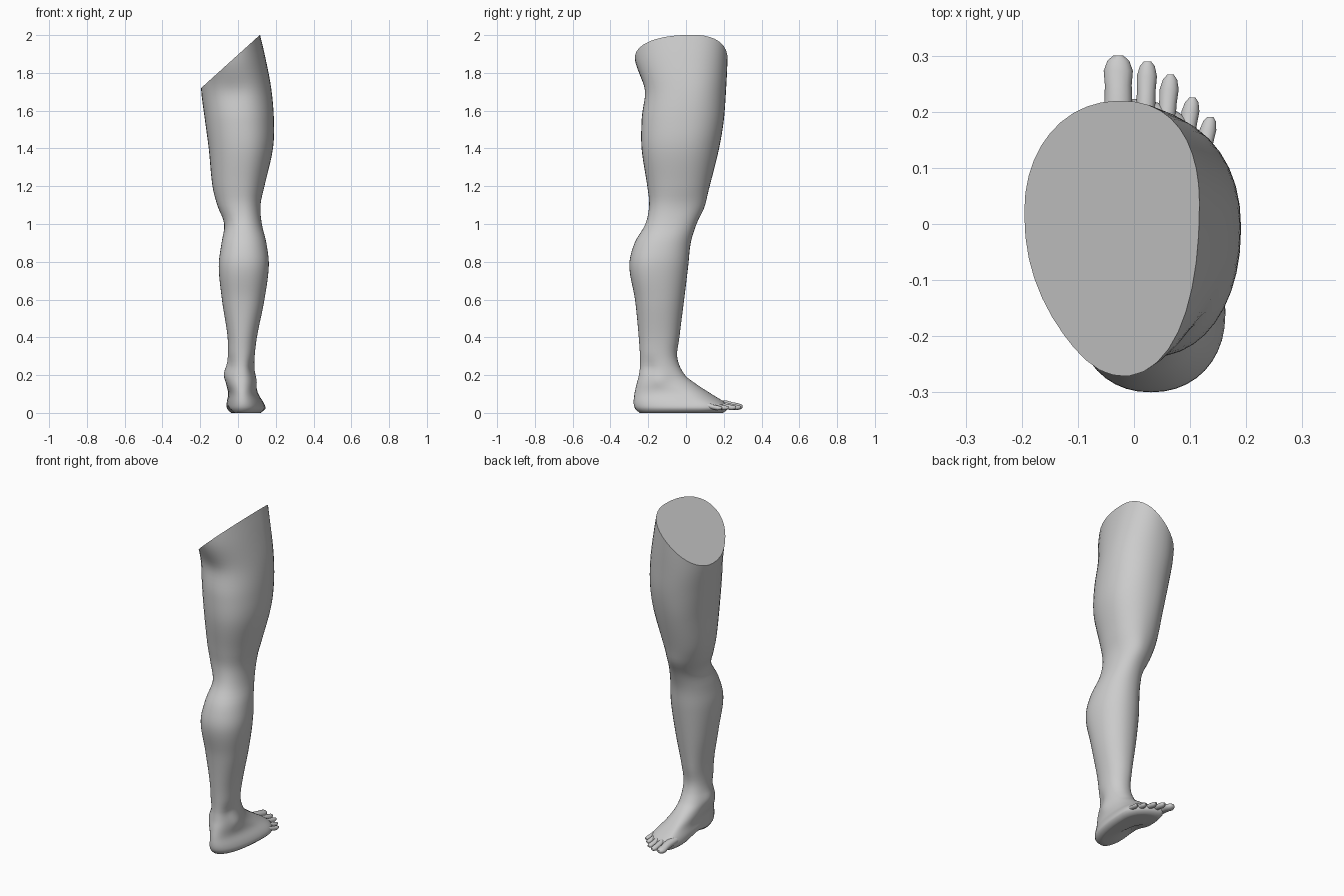
import bpy, bmesh
from math import sin, cos, tau, exp
from mathutils import Vector

SIDES = 40
# Cross-sections: z, x min, x max, y min, y max, x of front ridge, x of back ridge, y of widest point
FOOT = [
    (0.000, -0.040, 0.120, -0.245, 0.195, -0.01, 0.02, 0.06),
    (0.020, -0.058, 0.143, -0.268, 0.222, -0.01, 0.02, 0.07),
    (0.050, -0.060, 0.138, -0.277, 0.212, -0.01, 0.02, 0.06),
    (0.100, -0.052, 0.108, -0.273, 0.135, -0.01, 0.02, -0.01),
    (0.150, -0.062, 0.095, -0.262, 0.058, 0.00, 0.02, -0.10),
    (0.200, -0.070, 0.090, -0.250, -0.005, 0.01, 0.02, -0.13),
]
LEG = [
    (0.290, -0.055, 0.088, -0.244, -0.046, 0.01, 0.02, -0.14),
    (0.400, -0.055, 0.100, -0.250, -0.035, 0.01, 0.02, -0.14),
    (0.600, -0.085, 0.140, -0.270, -0.010, 0.02, 0.03, -0.15),
    (0.780, -0.102, 0.163, -0.300, 0.012, 0.03, 0.03, -0.16),
    (0.900, -0.087, 0.150, -0.272, 0.025, 0.03, 0.03, -0.13),
    (1.000, -0.073, 0.126, -0.215, 0.055, 0.03, 0.03, -0.08),
    (1.100, -0.110, 0.119, -0.195, 0.095, 0.02, 0.02, -0.06),
    (1.200, -0.135, 0.140, -0.205, 0.125, 0.01, 0.02, -0.04),
    (1.400, -0.155, 0.185, -0.235, 0.175, 0.00, 0.03, -0.02),
    (1.550, -0.175, 0.190, -0.235, 0.200, 0.00, 0.02, 0.00),
    (1.710, -0.195, 0.177, -0.224, 0.212, -0.02, 0.00, 0.02),
    (1.880, -0.198, 0.145, -0.273, 0.220, -0.03, -0.04, 0.03),
    (2.050, -0.198, 0.105, -0.278, 0.222, -0.03, -0.04, 0.04),
]
# Small forms: centre, radius, push outwards (ankle bones, tendon grooves, kneecap)
BUMPS = [
    ((-0.07, -0.12, 0.21), 0.035, 0.006), ((0.09, -0.14, 0.17), 0.035, 0.008),
    ((-0.04, -0.20, 0.25), 0.045, -0.012), ((0.07, -0.20, 0.24), 0.045, -0.014),
    ((0.02, 0.08, 1.09), 0.060, 0.007), ((-0.02, -0.20, 1.70), 0.070, -0.008),
]


def sample(rows, z):
    """Smooth interpolation of the section table at height z."""
    k = max(i for i in range(len(rows) - 1) if rows[i][0] <= z + 1e-9)
    a, b = rows[k], rows[k + 1]
    p, n = rows[max(k - 1, 0)], rows[min(k + 2, len(rows) - 1)]
    h = b[0] - a[0]
    t = (z - a[0]) / h
    out = []
    for j in range(1, 8):
        ma = (b[j] - p[j]) / (b[0] - p[0]) * h
        mb = (n[j] - a[j]) / (n[0] - a[0]) * h
        out.append((2*t**3 - 3*t*t + 1)*a[j] + (t**3 - 2*t*t + t)*ma
                   + (3*t*t - 2*t**3)*b[j] + (t**3 - t*t)*mb)
    return out


def section(z, scale=1.0):
    """One closed ring of four joined quarter ovals."""
    x0, x1, y0, y1, xf, xb, ym = sample(FOOT + LEG, z)
    ring = []
    for i in range(SIDES):
        c, s = cos(tau * i / SIDES), sin(tau * i / SIDES)
        c, s = (abs(v) ** 0.93 * (1 if v > 0 else -1) for v in (c, s))
        f = (1 + s) / 2
        xm = xb + (xf - xb) * f * f * (3 - 2 * f)
        x = xm + ((x1 - xm) if c > 0 else (xm - x0)) * c
        y = ym + ((y1 - ym) if s > 0 else (ym - y0)) * s
        mid = Vector((xm, ym, z))
        v = mid + (Vector((x, y, z)) - mid) * scale
        for centre, r, push in BUMPS:
            d = (v - Vector(centre)).length
            v += (v - mid).normalized() * push * exp(-(d / r) ** 2)
        # hollow under the inner arch
        if z < 0.08:
            inner = min(max((0.07 - x) / 0.1, 0), 1)
            v.z += 0.028 * inner * exp(-((v.y + 0.04) / 0.08) ** 2) * (1 - z / 0.08)
        ring.append(v)
    return ring


def loft(bm, rings):
    loops = [[bm.verts.new(p) for p in r] for r in rings]
    for a, b in zip(loops, loops[1:]):
        for i in range(len(a)):
            j = (i + 1) % len(a)
            bm.faces.new((a[i], a[j], b[j], b[i]))
    bm.faces.new(loops[0][::-1])
    bm.faces.new(loops[-1])


def finish(bm, name, angle):
    bmesh.ops.recalc_face_normals(bm, faces=bm.faces)
    mesh = bpy.data.meshes.new(name)
    bm.to_mesh(mesh)
    bm.free()
    obj = bpy.data.objects.new(name, mesh)
    bpy.context.collection.objects.link(obj)
    bpy.ops.object.select_all(action='DESELECT')
    obj.select_set(True)
    bpy.context.view_layer.objects.active = obj
    bpy.ops.object.shade_smooth_by_angle(angle=angle)


# Leg and foot: stacked sections, denser through the foot
heights = [0.01 * i for i in range(26)] + [0.275 + 0.025 * i for i in range(72)]
bm = bmesh.new()
loft(bm, [section(0, s) for s in (0.1, 0.4, 0.7, 0.9)] + [section(z) for z in heights])
# Slanted flat cut at the hip
bmesh.ops.bisect_plane(bm, geom=bm.verts[:] + bm.edges[:] + bm.faces[:], dist=1e-5,
                       plane_co=(0.115, 0, 2.0), plane_no=(-0.903, 0, 1), clear_outer=True)
bmesh.ops.holes_fill(bm, edges=[e for e in bm.edges if e.is_boundary], sides=0)
finish(bm, "leg", 0.8)

# Toes: x base, x tip, y base, y tip, half width, half height
TOES = [
    ("big_toe", -0.028, -0.028, 0.15, 0.300, 0.026, 0.022),
    ("second_toe", 0.018, 0.024, 0.14, 0.290, 0.018, 0.018),
    ("third_toe", 0.052, 0.065, 0.12, 0.266, 0.017, 0.017),
    ("fourth_toe", 0.085, 0.104, 0.09, 0.225, 0.016, 0.016),
    ("little_toe", 0.112, 0.136, 0.06, 0.191, 0.015, 0.015),
]
# along, width, height, centre lift
TOE_PROFILE = [(0, 1, 1, 0.022), (0.45, 0.95, 0.95, 0.018), (0.65, 0.92, 0.85, 0.010),
               (0.82, 1.0, 0.85, 0.004), (0.94, 0.75, 0.62, 0.004), (1, 0.35, 0.3, 0.005)]
for name, xa, xb, ya, yb, w, h in TOES:
    bm = bmesh.new()
    rings = []
    for t, sw, sh, lift in TOE_PROFILE:
        rings.append([(xa + (xb - xa) * t + w * sw * cos(tau * i / 14), ya + (yb - ya) * t,
                       h + 0.008 + lift * 0.8 + h * sh * sin(tau * i / 14)) for i in range(14)])
    loft(bm, rings)
    finish(bm, name, 0.9)
